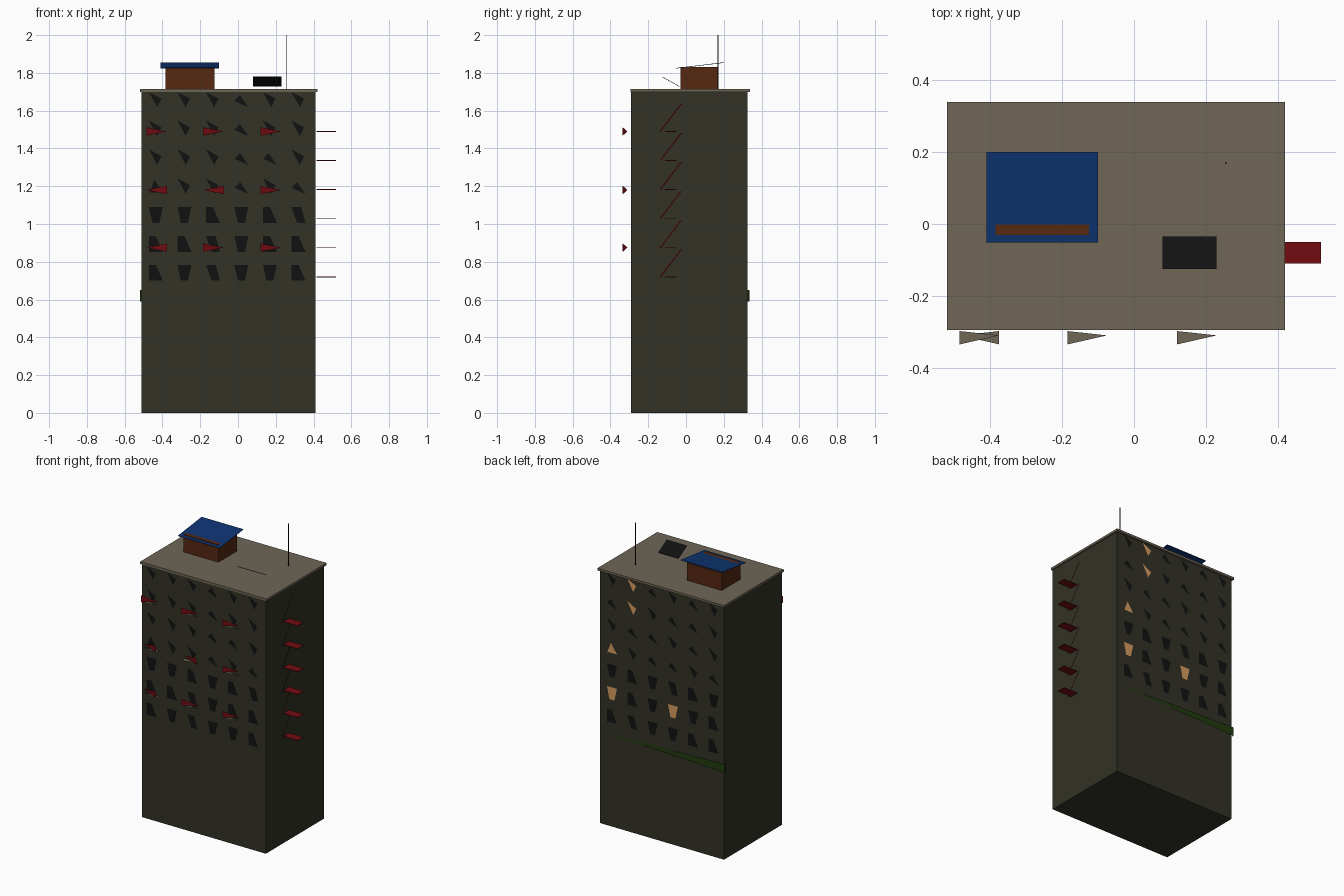
import bpy, math

if "Cube" in bpy.data.objects:
    bpy.data.objects.remove(bpy.data.objects["Cube"])

def mat(name, r, g, b):
    m = bpy.data.materials.new(name)
    m.diffuse_color = (r, g, b, 1)
    m.use_nodes = True
    m.node_tree.nodes["Principled BSDF"].inputs["Base Color"].default_value = m.diffuse_color
    return m

WALL = mat("dark olive wall", .032, .032, .020)
ROOF = mat("grey roof", .156, .133, .093)
BLUE = mat("blue sheet", .0044, .034, .17)
RED = mat("red metal", .17, .0037, .006)
BROWN = mat("rusty brown", .091, .021, .0056)
GREEN = mat("green band", .014, .042, .0045)
DARK = mat("black glass", .0056, .0056, .0056)
LIT = mat("lit window", .68, .33, .114)

def mesh(name, verts, faces, *mats, idx=None):
    me = bpy.data.meshes.new(name)
    me.from_pydata(verts, [], faces)
    for m in mats:
        me.materials.append(m)
    for p in me.polygons:
        p.material_index = idx[p.index] if idx else 0
    ob = bpy.data.objects.new(name, me)
    bpy.context.collection.objects.link(ob)
    return ob

BOX = [(0, 3, 2, 1), (4, 5, 6, 7), (0, 1, 5, 4), (1, 2, 6, 5), (2, 3, 7, 6), (3, 0, 4, 7)]

def box(name, m, x0, x1, y0, y1, z0, z1, slope=0):
    # slope lowers the box by that much towards the back
    v = [(x, y, z - (slope if y == y1 else 0)) for z in (z0, z1)
         for x, y in ((x0, y0), (x1, y0), (x1, y1), (x0, y1))]
    return mesh(name, v, BOX, m)

# building body and roof
box("lower_storeys", WALL, -.51, .41, -.29, .325, 0, .62)
box("upper_storeys", WALL, -.51, .41, -.29, .325, .62, 1.70)
box("roof_slab", ROOF, -.52, .42, -.295, .34, 1.70, 1.715)

# broken window panes: each letter is a pane shape in unit coordinates
SHAPES = {
    "A": [(-.5, -.5), (.5, -.5), (0, .5), (-.5, .5)],
    "B": [(-.25, -.5), (.25, -.5), (.5, .5), (-.5, .5)],
    "C": [(-.1, -.5), (.5, -.5), (.2, .5), (-.5, .5)],
    "D": [(.1, -.5), (.4, .05), (-.5, .5)],
    "E": [(-.5, -.1), (.5, -.5), (-.1, .25)],
    "F": [(-.45, -.4), (.5, -.4), (-.1, .4)],
}
FRONT = ["ABCBBA", "AACBAA", "BBABAC", "FDDEDE", "DDDEED", "DDDEDD", "DDDEDD"]
BACK = ["AABBCA", "ABBBAB", "BACBAB", "EDEEDF", "DEDEED", "DEEDDE", "DEDEDD"]
COLS = [-.435 + .151 * i for i in range(6)]
ROWS = [.742 + .153 * i for i in range(7)]
GLOW = {(1, 5), (1, 2), (3, 5), (5, 4), (6, 4)}

def windows(name, rows, y, side):
    verts, faces, idx = [], [], []
    for r, z in enumerate(ROWS):
        for c, x in enumerate(COLS):
            pts = SHAPES[rows[r][c]]
            face = range(len(verts), len(verts) + len(pts))
            verts += [(x - side * .037 * 2 * u, y, min(z + .084 * v, 1.698)) for u, v in pts]
            faces.append(tuple(face))
            idx.append(int(side > 0 and (r, c) in GLOW))
    mesh(name, verts, faces, DARK, LIT, idx=idx)

windows("front_windows", FRONT, -.295, -1)
windows("back_windows", BACK, .329, 1)

# balconies: tapering red rail in front of a tapering floor
for r, z in enumerate((.875, 1.18, 1.49)):
    for c, x in enumerate((-.43, -.13, .175)):
        d = 1 if r == 2 or (c > 0 and r == 0) or (c == 2 and r == 1) else -1
        a, b = x - .055 * d, x + .055 * d
        mesh("balcony_rail", [(a, -.335, z - .022), (b, -.31, z), (a, -.335, z + .022)],
             [(0, 1, 2)], RED)
        d = 1 if c == 1 else d
        a, b = x - .055 * d, x + .055 * d
        mesh("balcony_floor", [(a, -.335, z - .023), (a, -.298, z - .023), (b, -.31, z - .023)],
             [(0, 1, 2)], ROOF)

# fire escape: landings and slanted ladders on the right wall
for i in range(6):
    z = .72 + .154 * i
    box("escape_landing", RED, .415, .52, -.11, -.05, z - .002, z + .002)
    mesh("escape_ladder", [(.42, -.14, z), (.42, -.132, z), (.42, -.022, z + .145),
                           (.42, -.03, z + .145)], [(0, 1, 2, 3)], RED)

# tapering band on the back wall
mesh("green_band", [(.41, .33, .62), (-.52, .335, .59), (-.52, .335, .65), (-.52, .325, .59),
                    (-.52, .325, .65)], [(0, 1, 2), (1, 3, 4, 2)], GREEN)

# rooftop hut under a tilted sheet
box("roof_hut", BROWN, -.385, -.125, -.03, .17, 1.715, 1.832)
box("hut_sheet", BLUE, -.41, -.10, -.052, .20, 1.823, 1.826, slope=-.03)

# tilted panel and antenna
box("roof_panel", DARK, .08, .23, -.125, -.035, 1.777, 1.78, slope=.05)
box("antenna", DARK, .253, .257, .168, .172, 1.71, 2.0)
